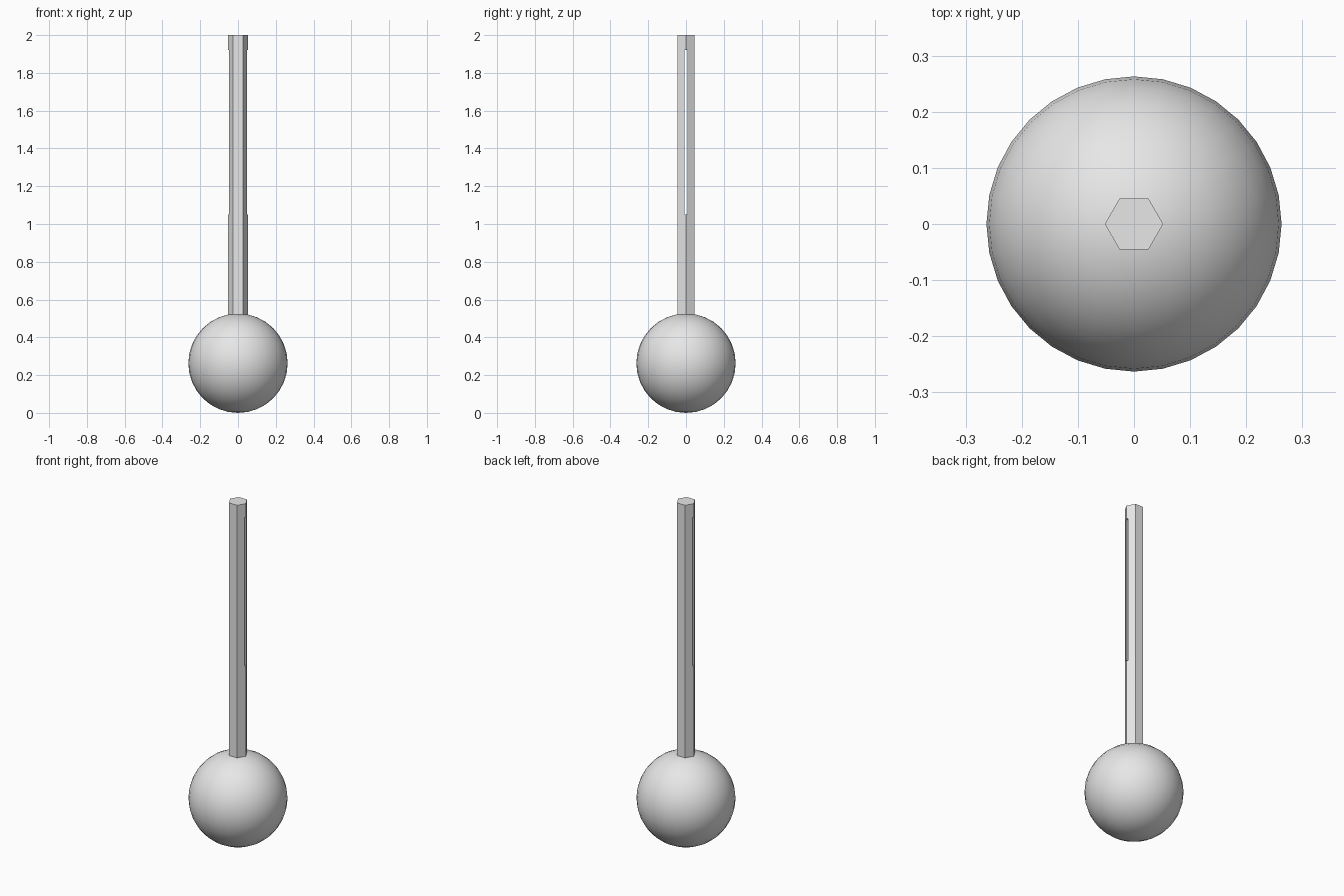
import bpy

cube = bpy.data.objects.get("Cube")
if cube:
    bpy.data.objects.remove(cube, do_unlink=True)

# Single plain grey
grey = bpy.data.materials.new("light_grey")
grey.use_nodes = True
colour = (0.8, 0.8, 0.8, 1)
grey.diffuse_color = colour
grey.node_tree.nodes["Principled BSDF"].inputs["Base Color"].default_value = colour

BALL_R = 0.263
ROD_R = 0.052
ROD_BOTTOM, ROD_TOP = 0.3, 2.0
SLOT_BOTTOM, SLOT_TOP = 1.05, 1.92
SLOT_WIDTH = 0.014


def finish(name):
    obj = bpy.context.object
    obj.name = obj.data.name = name
    obj.data.materials.append(grey)
    return obj


# Round ball base
bpy.ops.mesh.primitive_uv_sphere_add(segments=32, ring_count=16, radius=BALL_R,
                                     location=(0, 0, BALL_R))
finish("ball_base")
bpy.ops.object.shade_smooth()

# Slot cutter, running side to side through the rod
bpy.ops.mesh.primitive_cube_add(size=1, location=(0, 0, (SLOT_BOTTOM + SLOT_TOP) / 2))
cutter = finish("slot_cutter")
cutter.scale = (4 * ROD_R, SLOT_WIDTH, SLOT_TOP - SLOT_BOTTOM)
cutter.hide_render = True

# Hexagonal rod with corners to the left and right
bpy.ops.mesh.primitive_cylinder_add(vertices=6, radius=ROD_R, depth=ROD_TOP - ROD_BOTTOM,
                                    location=(0, 0, (ROD_BOTTOM + ROD_TOP) / 2),
                                    rotation=(0, 0, 0.5235988))
rod = finish("hexagonal_rod")
slot = rod.modifiers.new("slot", 'BOOLEAN')
slot.operation = 'DIFFERENCE'
slot.solver = 'EXACT'
slot.object = cutter
bpy.ops.object.modifier_apply(modifier="slot")
bpy.data.objects.remove(cutter, do_unlink=True)
